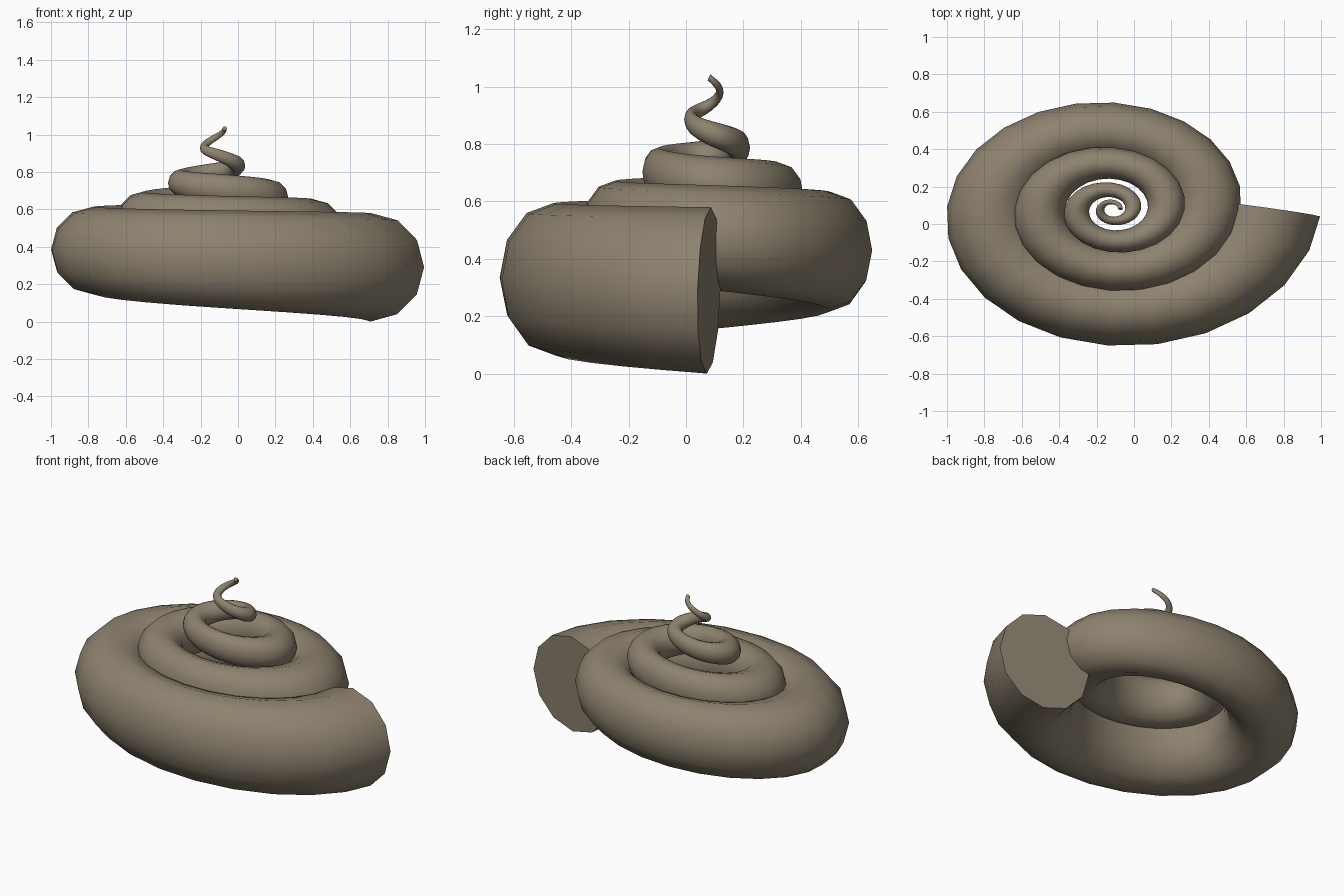
import bpy, bmesh, math
from mathutils import Vector

if "Cube" in bpy.data.objects:
    bpy.data.objects.remove(bpy.data.objects["Cube"])

# Quarter-turn profile of the coil: spiral radius, tube radius, height
R = [.83, .74, .65, .575, .51, .447, .385, .337, .292, .235, .185, .14, .115, .085, .06, .052, .048]
T = [.29, .26, .23, .205, .182, .158, .135, .115, .098, .08, .066, .053, .042, .03, .022, .017, .012]
Z = [.29, .335, .385, .43, .475, .515, .56, .62, .66, .71, .748, .795, .84, .895, .935, .985, 1.033]
PER_QUARTER, SIDES = 6, 12
CENTRE, Y_SCALE = Vector((-.12, .08, 0)), .73


def sample(a, q):
    """Catmull-Rom interpolation with linear ends."""
    i = min(int(q), len(a) - 2)
    f = q - i
    p1, p2 = a[i], a[i + 1]
    p0 = a[i - 1] if i else 2 * p1 - p2
    p3 = a[i + 2] if i + 2 < len(a) else 2 * p2 - p1
    return p1 + .5 * f * (p2 - p0 + f * (2 * p0 - 5 * p1 + 4 * p2 - p3
                                         + f * (3 * (p1 - p2) + p3 - p0)))


def path(q):
    a = -q * math.pi / 2
    r = sample(R, q)
    return Vector((r * math.cos(a), r * math.sin(a), sample(Z, q)))


# Tapered tube swept along the rising spiral, squashed in y
bm = bmesh.new()
rings = []
last = len(R) - 1
for k in range(last * PER_QUARTER + 1):
    q = k / PER_QUARTER
    p = path(q)
    d = (path(min(q + .05, last)) - path(max(q - .05, 0))).normalized()
    side = Vector((0, 0, 1)).cross(d)
    side = side.normalized()
    if side.dot(Vector((p.x, p.y, 0))) < 0:
        side = -side
    up = side.cross(d).normalized()
    if up.z < 0:
        up = -up
    if k == 0:
        side = (side + .08 * d).normalized()   # slight skew of the mouth
    t = sample(T, q)
    ring = []
    for s in range(SIDES):
        b = 2 * math.pi * s / SIDES
        v = p + t * (math.cos(b) * side + math.sin(b) * up)
        v.y *= Y_SCALE
        ring.append(bm.verts.new(v + CENTRE))
    rings.append(ring)
for a, b in zip(rings, rings[1:]):
    for s in range(SIDES):
        n = (s + 1) % SIDES
        bm.faces.new((a[s], a[n], b[n], b[s]))

# Closed mouth and tip
bm.faces.new(rings[0])
bm.faces.new(rings[-1])
bmesh.ops.recalc_face_normals(bm, faces=bm.faces)
mesh = bpy.data.meshes.new("spiral_shell")
bm.to_mesh(mesh)
bm.free()
shell = bpy.data.objects.new("spiral_shell", mesh)
bpy.context.collection.objects.link(shell)

# Warm taupe surface
mat = bpy.data.materials.new("taupe")
mat.diffuse_color = (.27, .225, .16, 1)
mat.use_nodes = True
mat.node_tree.nodes["Principled BSDF"].inputs["Base Color"].default_value = mat.diffuse_color
mesh.materials.append(mat)

bpy.context.view_layer.objects.active = shell
shell.select_set(True)
bpy.ops.object.shade_smooth_by_angle(angle=math.radians(50))
